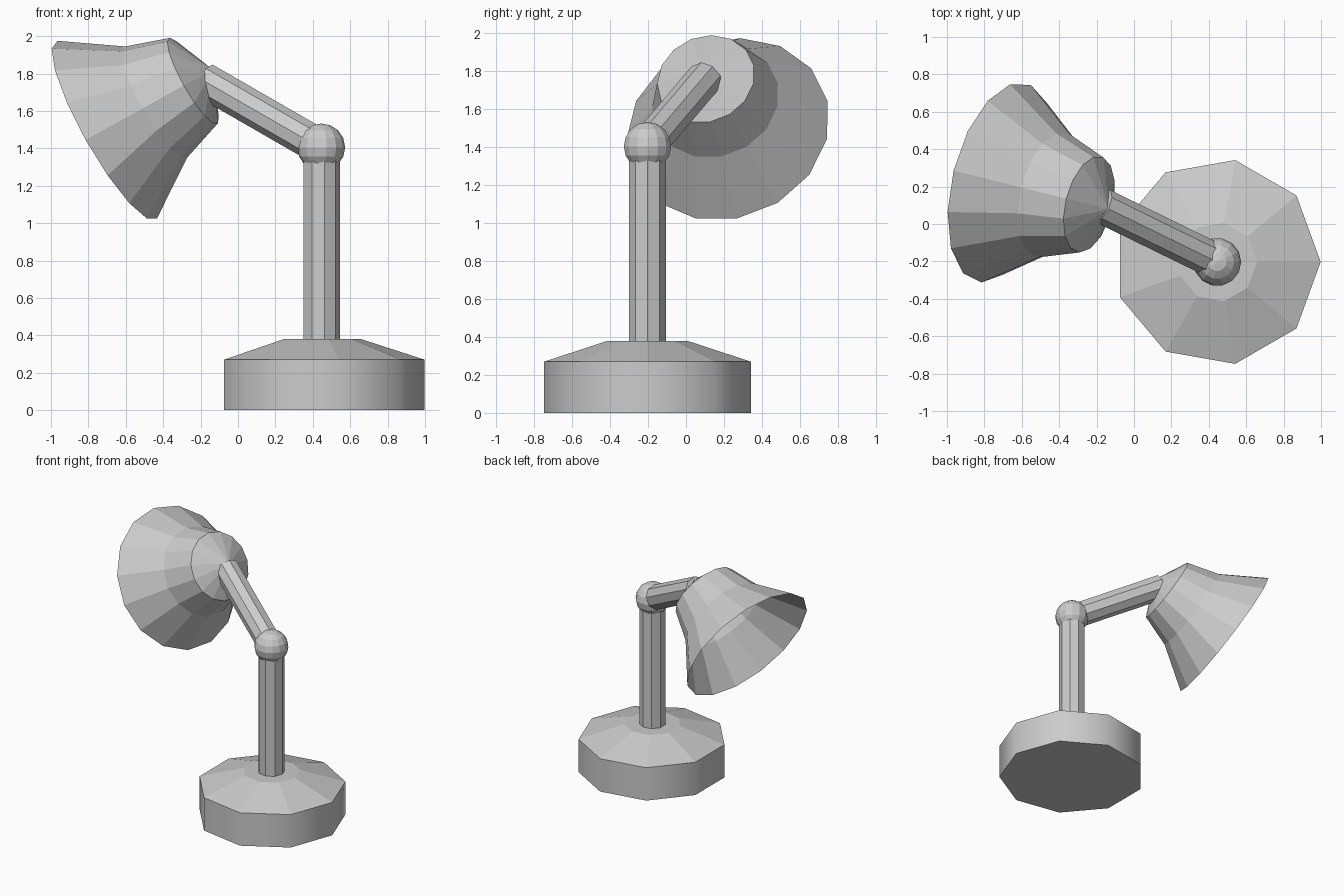
import bpy, bmesh
from math import cos, sin, radians, pi
from mathutils import Vector, Matrix

if "Cube" in bpy.data.objects:
    bpy.data.objects.remove(bpy.data.objects["Cube"])


def lathe(name, profile, sides, phase=0.0, matrix=Matrix(), cap_start=False, cap_end=False):
    """Loft polygon rings (radius, height); radius 0 makes a single apex."""
    bm = bmesh.new()
    rings = []
    for r, h in profile:
        count = sides if r > 0 else 1
        rings.append([bm.verts.new((r * cos(phase + 2 * pi * i / sides),
                                    r * sin(phase + 2 * pi * i / sides), h))
                      for i in range(count)])
    for a, b in zip(rings, rings[1:]):
        for i in range(sides):
            j = (i + 1) % sides
            if len(a) == 1:
                bm.faces.new((a[0], b[j], b[i]))
            elif len(b) == 1:
                bm.faces.new((a[i], a[j], b[0]))
            else:
                bm.faces.new((a[i], a[j], b[j], b[i]))
    if cap_start:
        bm.faces.new(rings[0][::-1])
    if cap_end:
        bm.faces.new(rings[-1])
    bmesh.ops.transform(bm, matrix=matrix, verts=bm.verts)
    bm.normal_update()
    mesh = bpy.data.meshes.new(name)
    bm.to_mesh(mesh)
    bm.free()
    obj = bpy.data.objects.new(name, mesh)
    bpy.context.collection.objects.link(obj)
    return obj


def frame(origin, axis):
    """Matrix with local z along axis, local x horizontal, local y upward."""
    z = Vector(axis).normalized()
    x = Vector((-z.y, z.x, 0)).normalized()
    y = z.cross(x)
    m = Matrix((x, y, z)).transposed().to_4x4()
    m.translation = origin
    return m


post = Vector((0.445, -0.203, 0))

# Nine-sided weighted base with sloping top; the side wall shades smoothly
base = lathe("base", [(0.553, 0), (0.553, 0.27), (0.213, 0.38)], 9,
             matrix=Matrix.Translation(post), cap_start=True, cap_end=True)
for f in base.data.polygons:
    f.use_smooth = abs(f.normal.z) < 0.1
for e in base.data.edges:
    a, b = (base.data.vertices[v].co.z for v in e.vertices)
    e.use_edge_sharp = abs(a - b) < 0.01 or max(a, b) > 0.3

# Upright post
lathe("upright_post", [(0.1, 0.36), (0.1, 1.4)], 9,
      matrix=Matrix.Translation(post), cap_start=True, cap_end=True)

# Elbow ball
elbow = post + Vector((0, 0, 1.405))
ball = [(0.128 * sin(pi * i / 8) if 0 < i < 8 else 0, -0.128 * cos(pi * i / 8)) for i in range(9)]
lathe("elbow_joint", ball, 14, matrix=Matrix.Translation(elbow))

# Slanted arm from the elbow into the back of the shade
arm_end = Vector((-0.175, 0.1, 1.762))
arm_vec = arm_end - elbow
lathe("arm", [(0.096, 0), (0.096, arm_vec.length)], 9, radians(90),
      frame(elbow, arm_vec), cap_start=True, cap_end=True)

# Open flared shade with a shallow conical back
lathe("lamp_shade", [(0, -0.125), (0.263, 0), (0.342, 0.24), (0.547, 0.552)], 15, radians(90),
      frame(Vector((-0.24, 0.105, 1.76)), (-0.851, 0.212, -0.48)))
